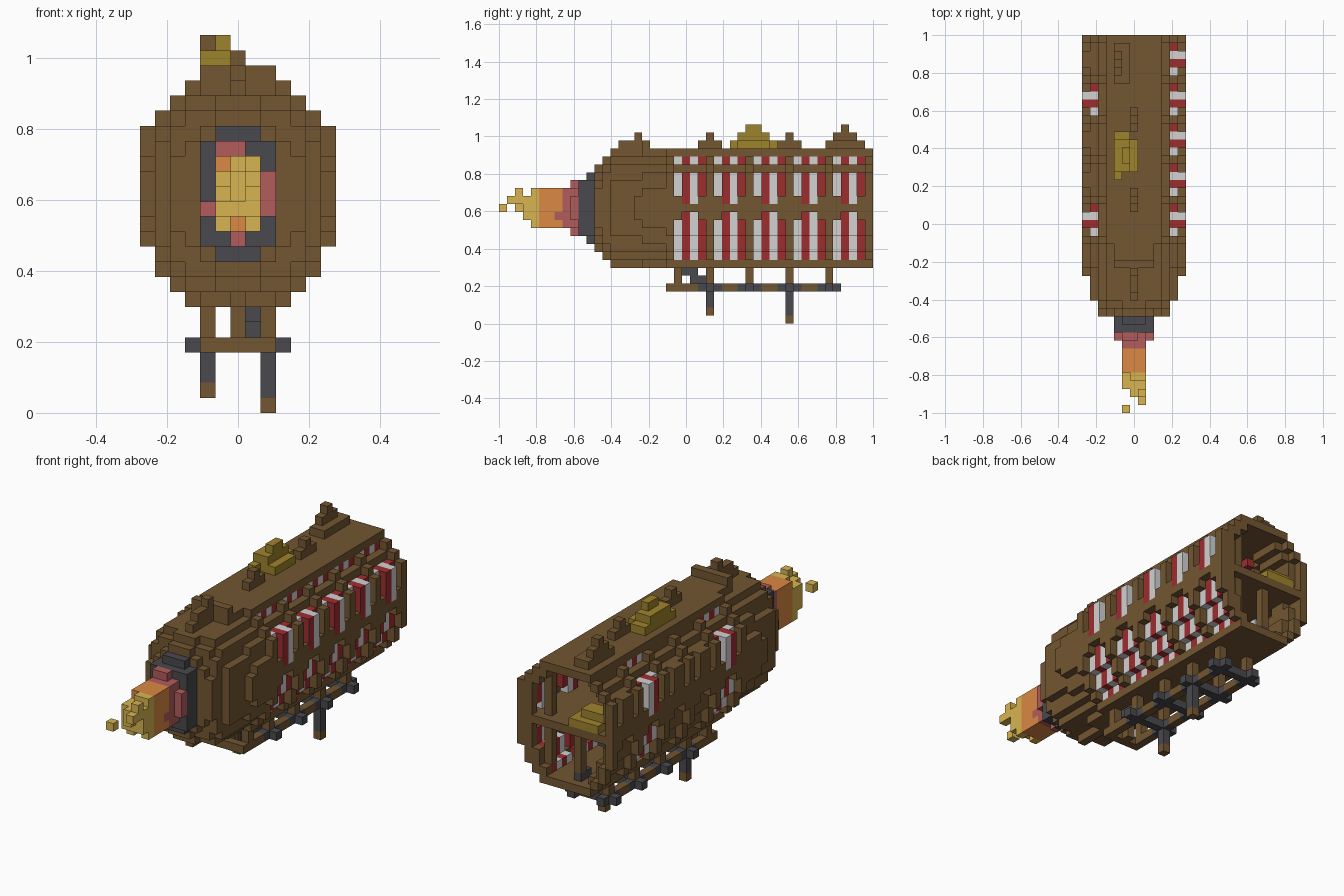
import bpy
import bmesh
from mathutils import Vector

cube = bpy.data.objects.get("Cube")
if cube:
    bpy.data.objects.remove(cube, do_unlink=True)

U = 2 / 47          # edge of one block
MID = 6             # middle column across the width


def linear(c):
    return c / 12.92 if c <= 0.04045 else ((c + 0.055) / 1.055) ** 2.4


def material(name, code):
    rgb = [linear(int(code[k:k + 2], 16) / 255) for k in (0, 2, 4)] + [1]
    m = bpy.data.materials.new(name)
    m.use_nodes = True
    m.diffuse_color = rgb
    bsdf = m.node_tree.nodes["Principled BSDF"]
    bsdf.inputs["Base Color"].default_value = rgb
    bsdf.inputs["Roughness"].default_value = 0.9
    return m


MATS = {n: material(n, c) for n, c in dict(
    wood="735632", iron="49494e", red="9e2d2f", white="d2d2d2", gold="9e832c",
    flame_yellow="d8b551", flame_orange="db8943", flame_red="b25c5c").items()}
NAMES = list(MATS)


def fill(cells, colour, xs, ys, zs):
    """Fill inclusive ranges of blocks with one colour."""
    for i in range(xs[0], xs[1] + 1):
        for j in range(ys[0], ys[1] + 1):
            for k in range(zs[0], zs[1] + 1):
                cells[i, j, k] = colour


def build(name, cells):
    """Make one object from the outer faces of a set of blocks."""
    bm = bmesh.new()
    for (i, j, k), colour in cells.items():
        centre = Vector((i - 6, j - 23, k + 0.5))
        for axis in range(3):
            for s in (-1, 1):
                n = [0, 0, 0]
                n[axis] = s
                if (i + n[0], j + n[1], k + n[2]) in cells:
                    continue
                n = Vector(n) / 2
                a = Vector((n.y, n.z, n.x))
                b = Vector((n.z, n.x, n.y)) * s
                corners = [-a - b, a - b, a + b, -a + b]
                f = bm.faces.new([bm.verts.new((centre + n + c) * U) for c in corners])
                f.material_index = NAMES.index(colour)
    bmesh.ops.remove_doubles(bm, verts=bm.verts, dist=U / 100)
    mesh = bpy.data.meshes.new(name)
    for m in MATS.values():
        mesh.materials.append(m)
    bm.to_mesh(mesh)
    bm.free()
    ob = bpy.data.objects.new(name, mesh)
    bpy.context.collection.objects.link(ob)


# Hull cross-section: half width of each layer
HALF = {7: 3, 8: 4, 9: 5, 10: 5, 19: 5, 20: 4, 21: 3}
HALF.update({k: 6 for k in range(11, 19)})

# Rounded nose: squared size of the limiting ellipse at each step
NOSE = {12: 0.47, 13: 0.67, 14: 0.873, 15: 0.873, 16: 0.874,
        17: 0.875, 18: 0.97, 19: 0.97, 20: 0.98}


def hollow(k):
    """Half width of the open space inside a layer."""
    return min(HALF[k] - 1, HALF.get(k - 1, -1), HALF.get(k + 1, -1))


# Hull shell with solid stepped nose, open stern and a deck
hull = {}
for j in range(12, 47):
    widest = 4 if j < 14 else 5 if j < 17 else 6
    for k in HALF:
        w = min(HALF[k], widest)
        for x in range(-w, w + 1):
            if j in NOSE:
                solid = (x / 6.5) ** 2 + ((k - 14) / 7.5) ** 2 <= NOSE[j]
            else:
                thick_rim = j == 46 and x > 0
                solid = abs(x) > hollow(k) - thick_rim or k == 14
            if solid:
                hull[MID + x, j, k] = "wood"

# Striped curtains in the windows, wooden shutters in the blind ones
curtains = {}
for side in (-1, 1):
    for n in range(5):
        for t in range(4):
            j = 22 + 5 * n + t
            middle = t in (1, 2)
            striped = side > 0 or n in (0, 3)
            for k in [*range(8, 14), *range(15, 21)]:
                if k in (13, 15) and not middle:
                    continue
                for x in range(hollow(k) + 1, 7):
                    hull.pop((MID + side * x, j, k), None)
                if k == 19:
                    hull[MID + side * 4, j, k] = "wood"
                    continue
                layers = [HALF[k] - 1]
                if middle and 14 < k < 19:
                    layers.append(HALF[k])
                for x in layers:
                    if striped:
                        curtains[MID + side * x, j, k] = ("white", "red")[t % 2]
                    else:
                        hull[MID + side * x, j, k] = "wood"
build("hull", hull)
build("curtains", curtains)

# Iron nozzle collar
nozzle = {}
fill(nozzle, "iron", (4, 8), (10, 11), (11, 17))
fill(nozzle, "iron", (5, 7), (11, 11), (10, 18))
build("nozzle", nozzle)

# Flame tapering forward from red to yellow
flame = {}
fill(flame, "flame_red", (5, 7), (8, 9), (12, 16))
fill(flame, "flame_red", (5, 6), (9, 9), (17, 17))
fill(flame, "flame_red", (8, 8), (9, 9), (13, 15))
fill(flame, "flame_red", (4, 4), (9, 9), (13, 13))
fill(flame, "flame_red", (6, 6), (9, 9), (11, 11))
fill(flame, "flame_orange", (5, 7), (5, 7), (12, 16))
fill(flame, "flame_red", (7, 7), (7, 7), (13, 13))
fill(flame, "flame_yellow", (6, 7), (4, 4), (13, 16))
fill(flame, "flame_yellow", (5, 5), (4, 4), (12, 15))
fill(flame, "flame_yellow", (7, 7), (4, 4), (12, 12))
fill(flame, "flame_yellow", (5, 7), (3, 3), (13, 15))
fill(flame, "flame_yellow", (7, 7), (2, 2), (15, 16))
fill(flame, "flame_yellow", (6, 6), (2, 2), (14, 15))
fill(flame, "flame_yellow", (7, 7), (1, 1), (15, 15))
fill(flame, "flame_yellow", (5, 5), (0, 0), (14, 14))
build("flame", flame)

# Roof ridge posts
ridge = {}
fill(ridge, "wood", (4, 8), (18, 18), (22, 22))
fill(ridge, "wood", (6, 6), (15, 18), (22, 22))
for j in (17, 26, 36):
    fill(ridge, "wood", (6, 6), (j - 1, j + 1), (22, 22))
    fill(ridge, "wood", (6, 6), (j, j), (23, 23))
fill(ridge, "wood", (4, 5), (41, 45), (22, 22))
fill(ridge, "wood", (4, 4), (42, 44), (23, 23))
fill(ridge, "wood", (4, 4), (43, 43), (24, 24))
build("roof_ridge", ridge)

# Gold heaps on the roof and on the stern deck
heap = {}
fill(heap, "gold", (4, 4), (29, 34), (22, 22))
fill(heap, "gold", (5, 5), (30, 34), (22, 22))
fill(heap, "gold", (6, 6), (30, 33), (22, 22))
fill(heap, "gold", (4, 5), (30, 33), (23, 23))
fill(heap, "gold", (5, 5), (31, 32), (24, 24))
build("roof_gold", heap)
hoard = {}
fill(hoard, "gold", (2, 5), (43, 46), (15, 15))
fill(hoard, "gold", (2, 4), (44, 45), (16, 16))
build("deck_gold", hoard)

# Posts with iron bases inside the hold, and one on the deck
posts = {}
for i, j in ((4, 26), (8, 26), (4, 36), (8, 36), (5, 45), (9, 45)):
    fill(posts, "wood", (i, i), (j, j), (9, 13))
    fill(posts, "iron", (i, i), (j - 1, j), (8, 8))
fill(posts, "wood", (9, 9), (45, 45), (15, 19))
build("hold_posts", posts)

# Undercarriage: rails, cross bars with hubs, struts and legs
frame = {}
for i in (4, 8):
    fill(frame, "wood", (i, i), (21, 42), (4, 4))
fill(frame, "wood", (4, 8), (21, 21), (4, 4))
for j in (22, 26, 31, 36, 41):
    if j > 22:
        fill(frame, "iron", (3, 9), (j, j), (4, 4))
        for i in (4, 8):
            fill(frame, "iron", (i, i), (j - 1, j + 1), (4, 4))
    else:
        fill(frame, "wood", (6, 6), (j, j), (4, 6))
    for i in (4, 8):
        fill(frame, "wood", (i, i), (j, j), (5, 6))
fill(frame, "iron", (7, 7), (23, 24), (6, 6))
fill(frame, "iron", (7, 7), (24, 25), (5, 5))
for i, j, foot in ((4, 26, 1), (8, 36, 0)):
    fill(frame, "iron", (i, i), (j, j), (foot + 1, 4))
    fill(frame, "wood", (i, i), (j, j), (foot, foot))
build("undercarriage", frame)
